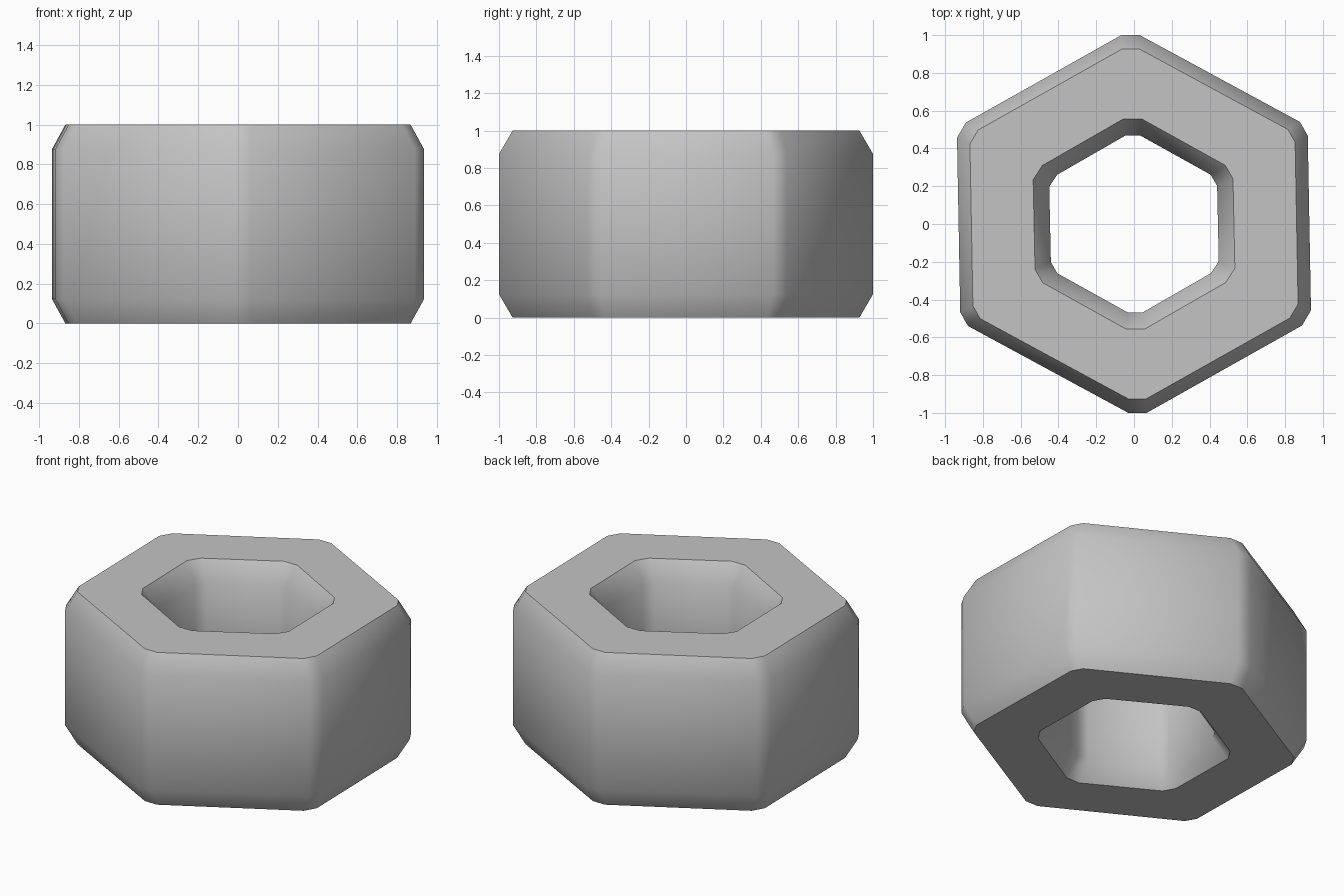
import bpy, bmesh
from math import radians

if "Cube" in bpy.data.objects:
    bpy.data.objects.remove(bpy.data.objects["Cube"], do_unlink=True)

# Half outlines of the bevelled hexagons; the other half is a half turn
OUTER = [(0.937, -0.457), (0.92, 0.467), (0.879, 0.54),
         (0.03, 1.0), (-0.067, 1.0), (-0.89, 0.537)]
INNER = [(0.534, -0.235), (0.524, 0.24), (0.483, 0.311),
         (0.04, 0.557), (-0.055, 0.557), (-0.485, 0.31)]
HEIGHT, BEVEL = 1.0, 0.125


def outline(half, scale):
    pts = half + [(-x, -y) for x, y in half]
    return [(x * scale, y * scale) for x, y in pts]


def add_ring(bm, half, scale, z):
    return [bm.verts.new((x, y, z)) for x, y in outline(half, scale)]


# Loops around the cross-section: outer wall upward, then hole wall downward
bm = bmesh.new()
sections = [
    (OUTER, 0.927, 0), (OUTER, 1, BEVEL),
    (OUTER, 1, HEIGHT - BEVEL), (OUTER, 0.927, HEIGHT),
    (INNER, 1, HEIGHT), (INNER, 0.84, HEIGHT - BEVEL),
    (INNER, 0.84, BEVEL), (INNER, 1, 0),
]
rings = [add_ring(bm, *s) for s in sections]
for k, low in enumerate(rings):
    high = rings[(k + 1) % len(rings)]
    for i in range(len(low)):
        j = (i + 1) % len(low)
        bm.faces.new((low[i], low[j], high[j], high[i]))
bmesh.ops.recalc_face_normals(bm, faces=bm.faces)

# Crisp creases where the side corners meet the rim bevels
for e in bm.edges:
    a, b = (v.co for v in e.verts)
    if abs(a.z - b.z) < 0.01 and 0 < a.z < HEIGHT and e.calc_length() < 0.2:
        e.smooth = min(abs(a.x), abs(b.x)) < 0.8

mesh = bpy.data.meshes.new("hex_nut")
bm.to_mesh(mesh)
bm.free()
nut = bpy.data.objects.new("hex_nut", mesh)
bpy.context.collection.objects.link(nut)

# Plain grey metal colour
grey = bpy.data.materials.new("light_grey")
grey.use_nodes = True
colour = (0.55, 0.55, 0.55, 1)
grey.diffuse_color = colour
grey.node_tree.nodes["Principled BSDF"].inputs["Base Color"].default_value = colour
mesh.materials.append(grey)

# Soft bevels, hard edges around the flat faces
bpy.ops.object.select_all(action="DESELECT")
nut.select_set(True)
bpy.context.view_layer.objects.active = nut
bpy.ops.object.shade_smooth_by_angle(angle=radians(38), keep_sharp_edges=True)
